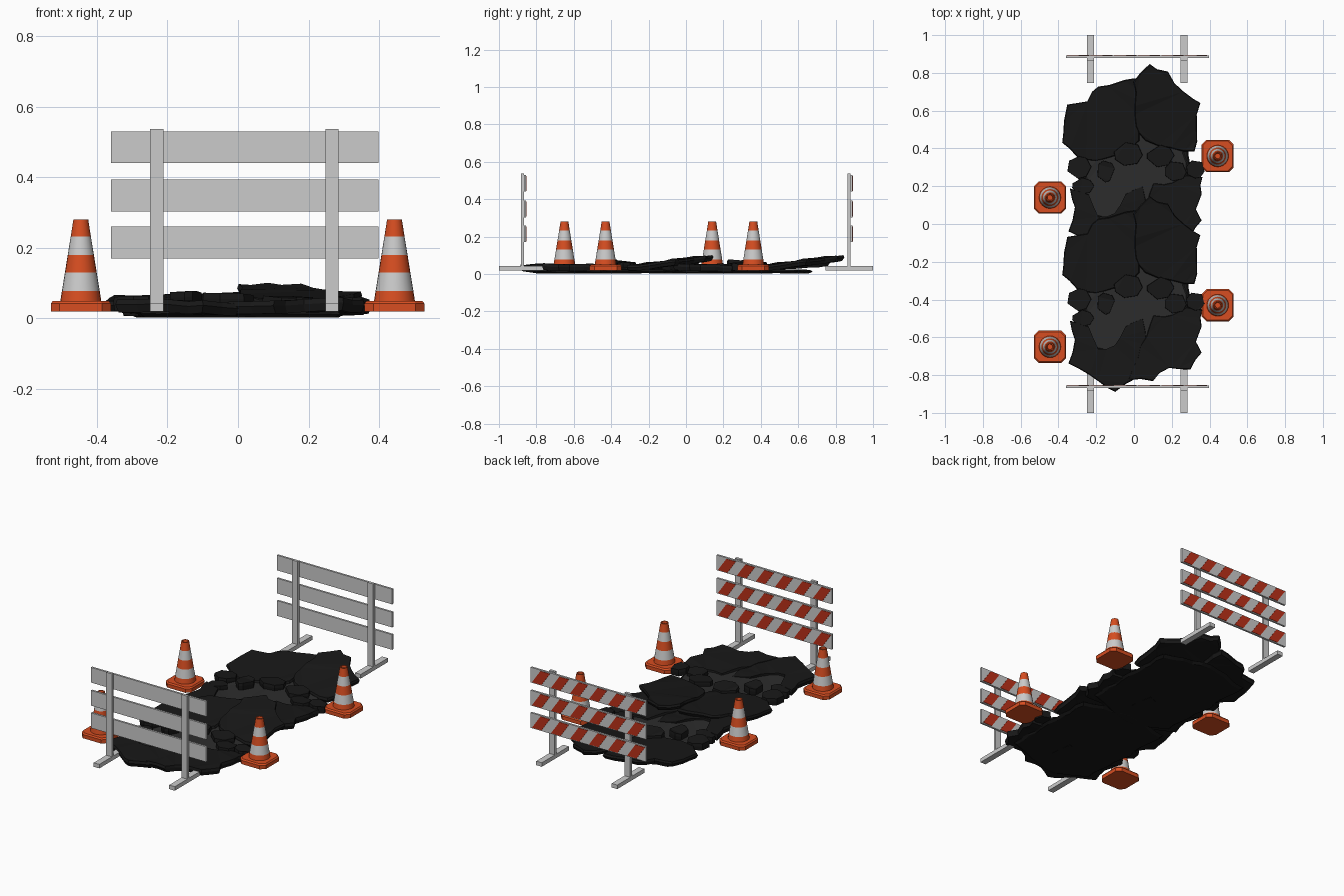
import bpy, bmesh, math, random
from mathutils import Vector

if "Cube" in bpy.data.objects:
    bpy.data.objects.remove(bpy.data.objects["Cube"])

random.seed(7)


def material(name, rgb):
    m = bpy.data.materials.new(name)
    m.diffuse_color = (*rgb, 1)
    m.use_nodes = True
    m.node_tree.nodes["Principled BSDF"].inputs["Base Color"].default_value = m.diffuse_color
    return m


ORANGE = material("orange", (0.68, 0.075, 0.015))
RED = material("stripe_red", (0.5, 0.03, 0.01))
WHITE = material("band_white", (0.8, 0.8, 0.8))
BLACK = material("asphalt_black", (0.009, 0.009, 0.009))
GREY = material("asphalt_grey", (0.025, 0.025, 0.025))


def finish(name, bm, mats=(), loc=(0, 0, 0)):
    bmesh.ops.recalc_face_normals(bm, faces=bm.faces)
    me = bpy.data.meshes.new(name)
    bm.to_mesh(me)
    bm.free()
    for m in mats:
        me.materials.append(m)
    ob = bpy.data.objects.new(name, me)
    ob.location = loc
    bpy.context.collection.objects.link(ob)
    return ob


def copy(ob, loc):
    c = ob.copy()
    c.location = loc
    bpy.context.collection.objects.link(c)
    return c


def loft(bm, rings, mats=None):
    """Join equal-length rings of points and cap both ends."""
    vs = [[bm.verts.new(p) for p in r] for r in rings]
    n = len(vs[0])
    for k, (a, b) in enumerate(zip(vs, vs[1:])):
        for i in range(n):
            f = bm.faces.new((a[i], a[(i + 1) % n], b[(i + 1) % n], b[i]))
            f.material_index = mats[k] if mats else 0
    return bm.faces.new(vs[0][::-1]), bm.faces.new(vs[-1])


def box(name, x0, x1, y0, y1, z0, z1, loc):
    bm = bmesh.new()
    ring = [(x0, y0), (x1, y0), (x1, y1), (x0, y1)]
    loft(bm, [[(x, y, z) for x, y in ring] for z in (z0, z1)])
    return finish(name, bm, loc=loc)


# Barriers: feet, posts, planks and slanted stripes on the +y side
for side, y in (("front", -0.873), ("back", 0.873)):
    at = (0, y, 0)
    for x in (-0.23, 0.266):
        box(side + "_barrier_foot", x - .0185, x + .0185, -.127, .127, .02, .044, at)
        box(side + "_barrier_post", x - .0185, x + .0185, -.01, .006, .044, .537, at)
    for z in (0.215, 0.348, 0.485):
        box(side + "_barrier_plank", -.36, .398, .006, .018, z - .045, z + .045, at)
        bm = bmesh.new()
        for i in range(6):
            x = 0.387 - 0.125 * i
            quad = [(x, -.04), (x - .062, -.04), (x - .117, .04), (x - .055, .04)]
            loft(bm, [[(px, yy, z + pz) for px, pz in quad] for yy in (.017, .0205)])
        finish(side + "_barrier_stripes", bm, [RED], at)


# Traffic cones: chamfered square base and banded cone
def octagon(h, c, z):
    pts = [(h, c - h), (h, h - c), (h - c, h), (c - h, h),
           (-h, h - c), (-h, c - h), (c - h, -h), (h - c, -h)]
    return [(x, y, z) for x, y in pts]


bm = bmesh.new()
loft(bm, [octagon(.085, .025, .02), octagon(.085, .025, .042), octagon(.079, .024, .05)])
base = finish("cone_base", bm, [ORANGE])

bm = bmesh.new()
profile = [(.058, .049), (.0535, .078), (.045, .13), (.037, .18), (.0285, .232), (.021, .28),
           (.016, .28), (.014, .268)]
N = 24
loft(bm, [[(r * math.cos(2 * math.pi * i / N), r * math.sin(2 * math.pi * i / N), z)
           for i in range(N)] for r, z in profile], [0, 1, 0, 1, 0, 0, 0])
cone = finish("cone_body", bm, [ORANGE, WHITE])
for p in cone.data.polygons:
    p.use_smooth = len(p.vertices) == 4
bpy.context.view_layer.objects.active = cone
cone.select_set(True)
bpy.ops.object.shade_smooth_by_angle(angle=math.radians(35))
spots = [(-.445, .14, 0), (-.445, -.65, 0), (.443, .36, 0), (.443, -.43, 0)]
for ob in (base, cone):
    ob.location = spots[0]
    for s in spots[1:]:
        copy(ob, s)


# Broken asphalt: a jagged slab lying on a tilted plane
def slab(name, outline, z, thick, gx=0.0, gy=0.0, mat=BLACK, jag=0.011):
    pts = [Vector(p) for p in outline]
    mid = sum(pts, Vector((0, 0))) / len(pts)
    ring = []
    for a, b in zip(pts, pts[1:] + pts[:1]):
        steps = max(1, round((b - a).length / 0.06))
        for k in range(steps):
            j = Vector((random.uniform(-jag, jag), random.uniform(-jag, jag)))
            ring.append(a.lerp(b, k / steps) + (j if k else j * 0.3))
    wob = [random.uniform(-.004, .004) for _ in ring]
    rings = []
    for scale, dz in ((.95, -thick), (1, -.4 * thick), (.975, 0)):
        row = []
        for p, w in zip(ring, wob):
            q = mid + (p - mid) * scale
            d = q - mid
            row.append((q.x, q.y, max(.003, z + dz + w + gx * d.x + gy * d.y)))
        rings.append(row)
    bm = bmesh.new()
    caps = loft(bm, rings)
    bmesh.ops.triangulate(bm, faces=list(caps))
    return finish(name, bm, [mat])


def lump(x, y, r, stretch=1.0):
    return [(x + r * stretch * math.cos(a), y + r * math.sin(a))
            for a in (i * math.tau / 7 + random.uniform(-.25, .25) for i in range(7))]


road = [
    slab("ground_layer", [(-.3, .6), (.0, .68), (.28, .6), (.3, .3), (.29, .0),
                          (.1, -.08), (-.1, -.12), (-.28, -.03), (-.3, .3)], .022, .019),
    slab("pit_surface", [(-.27, .45), (.0, .5), (.26, .45), (.28, .25), (.24, .06),
                         (.0, .02), (-.26, .04)], .034, .015, mat=GREY),
    slab("back_left_slab", [(-.25, .65), (-.19, .73), (.01, .77), (.03, .55), (.03, .44),
                            (-.1, .36), (-.2, .33), (-.3, .35), (-.38, .43), (-.37, .55),
                            (-.35, .63)], .056, .03, 0.0, .07),
    slab("back_right_slab", [(-.005, .75), (.08, .845), (.18, .81), (.26, .7), (.35, .64),
                             (.33, .5), (.32, .38), (.2, .4), (.06, .44), (.01, .52)],
         .072, .03, -.02, .12),
    slab("front_right_slab", [(.1, .22), (.2, .22), (.28, .26), (.36, .25), (.36, .16),
                              (.33, .08), (.36, .02), (.3, -.07), (.19, -.06), (.1, -.13),
                              (-.03, -.13), (.03, .05)], .05, .036, .03, -.03),
    slab("front_left_slab", [(-.34, .19), (-.24, .16), (-.19, .04), (-.1, .06), (-.04, .16),
                             (.05, .2), (.07, .06), (.0, -.12), (-.1, -.19), (-.24, -.1),
                             (-.35, -.04), (-.31, .09)], .047, .036, -.03, -.02),
]
for x, y, r, s, z in [(-.29, .3, .06, 1.1, .06), (-.15, .28, .06, .8, .074),
                      (-.03, .37, .065, 1.2, .066), (.14, .36, .06, 1.2, .064),
                      (.22, .28, .055, 1.1, .055), (.325, .29, .05, 1.0, .06),
                      (-.27, .2, .045, 1.3, .052)]:
    road.append(slab("broken_chunk", lump(x, y, r, s), z, .04, random.uniform(-.1, .1),
                     random.uniform(-.1, .1), jag=.006))

# Second stretch of broken road
for ob in road:
    copy(ob, (0, -.7, 0))
